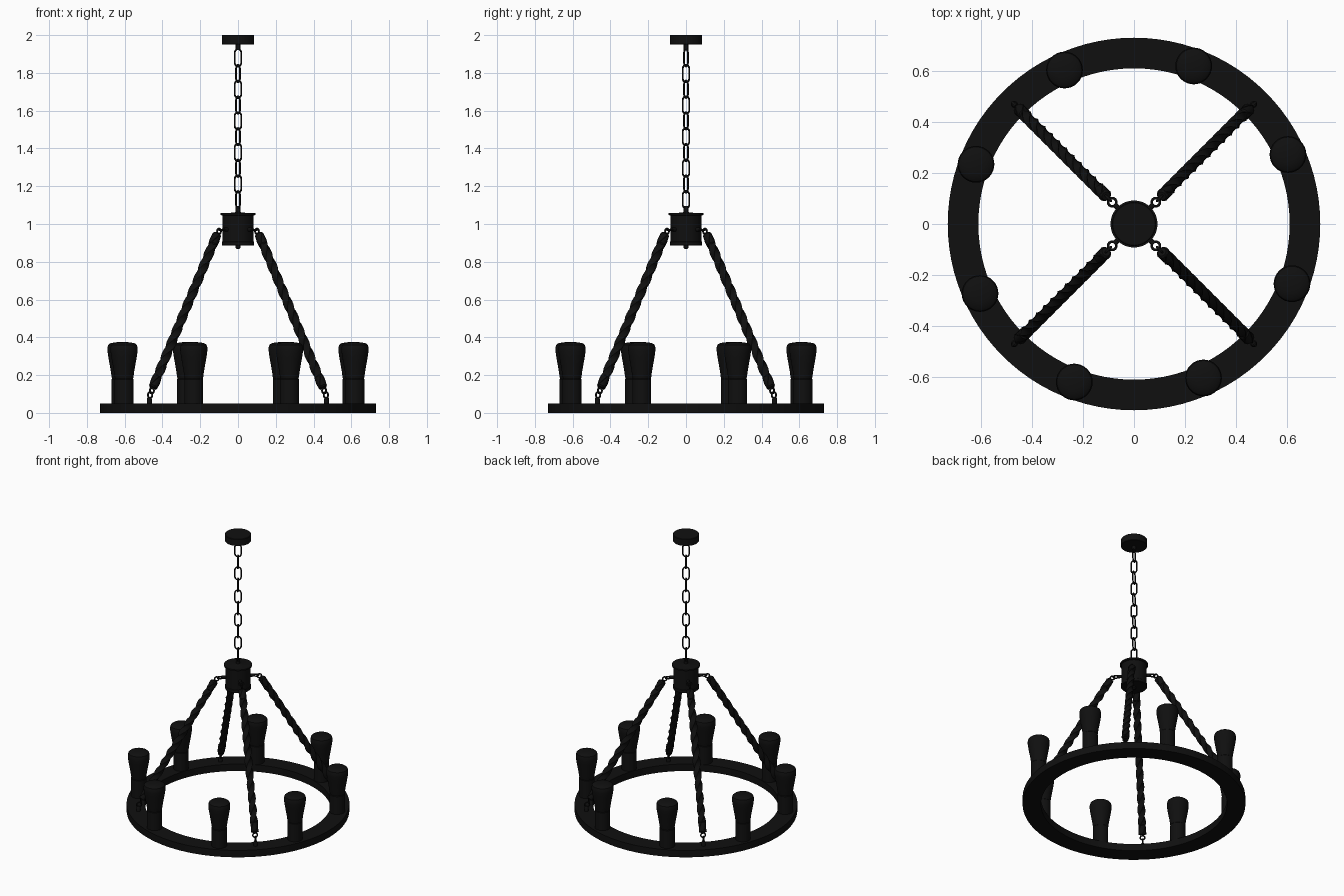
import bpy
from math import sin, cos, pi, radians
from mathutils import Vector, Matrix

if "Cube" in bpy.data.objects:
    bpy.data.objects.remove(bpy.data.objects["Cube"])

black = bpy.data.materials.new("black_iron")
black.diffuse_color = (0.005, 0.005, 0.005, 1)
black.use_nodes = True
black.node_tree.nodes["Principled BSDF"].inputs["Base Color"].default_value = black.diffuse_color


def make(name, verts, faces, matrix=None, angle=35):
    mesh = bpy.data.meshes.new(name)
    mesh.from_pydata(verts, [], faces)
    mesh.materials.append(black)
    ob = bpy.data.objects.new(name, mesh)
    bpy.context.collection.objects.link(ob)
    if matrix:
        ob.matrix_world = matrix
    bpy.ops.object.select_all(action='DESELECT')
    ob.select_set(True)
    bpy.context.view_layer.objects.active = ob
    bpy.ops.object.mode_set(mode='EDIT')
    bpy.ops.mesh.select_all(action='SELECT')
    bpy.ops.mesh.normals_make_consistent(inside=False)
    bpy.ops.object.mode_set(mode='OBJECT')
    bpy.ops.object.shade_smooth_by_angle(angle=radians(angle))
    return ob


def strips(rows, n, closed):
    # Quads joining successive loops of n vertices, capped unless closed
    faces = []
    for i in range(rows if closed else rows - 1):
        a, b = i * n, (i + 1) % rows * n
        faces += [(a + j, a + (j + 1) % n, b + (j + 1) % n, b + j) for j in range(n)]
    if not closed:
        faces += [tuple(range(n)), tuple(range((rows - 1) * n, rows * n))]
    return faces


def lathe(name, profile, matrix=None, n=32, closed=False):
    verts = [(r * cos(2 * pi * j / n), r * sin(2 * pi * j / n), z)
             for r, z in profile for j in range(n)]
    return make(name, verts, strips(len(profile), n, closed), matrix)


def link(name, matrix, radius, wire, straight=0.0, n=24, m=8):
    # Closed wire loop in the local XZ plane, lengthened along Z by straight
    verts = []
    for i in range(n):
        t = 2 * pi * (i + 0.5) / n
        shift = straight / 2 if sin(t) > 0 else -straight / 2
        for j in range(m):
            p = 2 * pi * j / m
            r = radius + wire * cos(p)
            verts.append((r * cos(t), wire * sin(p), r * sin(t) + shift))
    return make(name, verts, strips(n, m, True), matrix, 60)


def along(a, b):
    # Matrix placing local Z along the line from a to b
    a, b = Vector(a), Vector(b)
    return Matrix.Translation(a) @ (b - a).to_track_quat('Z', 'Y').to_matrix().to_4x4()


# Main ring
lathe("ring", [(0.61, 0), (0.73, 0), (0.73, 0.05), (0.61, 0.05)], n=96, closed=True)

# Ceiling canopy and hanging stub
lathe("canopy", [(0.083, 1.95), (0.086, 1.953), (0.086, 1.997), (0.083, 2.0)], n=48)
lathe("canopy_stub", [(0.012, 1.92), (0.012, 1.955)], n=16)

# Central hub with rims, stub and bottom finial
lathe("hub", [(0.083, 0.885), (0.086, 0.888), (0.086, 0.905), (0.083, 0.908), (0.083, 1.045),
              (0.092, 1.048), (0.092, 1.058), (0.02, 1.06), (0.012, 1.064), (0.012, 1.095)], n=48)
lathe("hub_finial", [(0.006, 0.868), (0.013, 0.874), (0.013, 0.89)], n=16)

# Chain of alternating links
for i in range(10):
    turn = radians(30 if i % 2 == 0 else -60)
    link("chain_link", Matrix.Translation((0, 0, 1.88 - 0.0835 * i)) @ Matrix.Rotation(turn, 4, 'Z'),
         0.02, 0.005, 0.052)

# Four twisted arms with eyelets
for k in range(4):
    turn = Matrix.Rotation(radians(45 + 90 * k), 4, 'Z')
    top, bottom = Vector((0.157, 0, 0.945)), Vector((0.637, 0, 0.135))
    length = (bottom - top).length
    base = turn @ along(top, bottom)
    # Twisted square bar
    rows = 111
    verts = []
    for i in range(rows):
        f = i / (rows - 1)
        for j in range(4):
            a = pi / 2 * j + 2 * pi * 3 * f
            verts.append((0.026 * cos(a), 0.026 * sin(a), length * f))
    make("twisted_arm", verts, strips(rows, 4, False), base, 40)
    # Collars at both ends
    for z in (0.0, length - 0.065):
        lathe("arm_collar", [(0.017, z - 0.004), (0.024, z + 0.003), (0.024, z + 0.06),
                             (0.017, z + 0.068)], base, 16)
    # Hub peg and upper eyelets
    lathe("hub_peg", [(0.011, 0), (0.011, 0.03)],
          turn @ along((0.08, 0, 0.97), (0.12, 0, 0.97)), 12)
    link("upper_eyelet", turn @ Matrix.Translation((0.121, 0, 0.968)) @ Matrix.Rotation(pi / 2, 4, 'X'),
         0.016, 0.005)
    link("arm_top_eyelet", turn @ Matrix.Translation((0.142, 0, 0.962)), 0.014, 0.005)
    # Lower eyelets and ring post
    link("arm_bottom_eyelet", turn @ Matrix.Translation((0.645, 0, 0.117)) @ Matrix.Rotation(pi / 2, 4, 'Z'),
         0.015, 0.005)
    link("lower_eyelet", turn @ Matrix.Translation((0.658, 0, 0.095)), 0.016, 0.005)
    lathe("ring_post", [(0.014, 0.045), (0.014, 0.075), (0.009, 0.084)],
          turn @ Matrix.Translation((0.663, 0, 0)), 12)

# Eight sockets with bulbs
for k in range(8):
    a = radians(24.3 + 45 * k)
    place = Matrix.Translation((0.662 * cos(a), 0.662 * sin(a), 0))
    lathe("socket", [(0.05, 0.045), (0.05, 0.178), (0.047, 0.182)], place)
    lathe("bulb", [(0.047, 0.178), (0.05, 0.19), (0.054, 0.22), (0.061, 0.26), (0.068, 0.3),
                   (0.072, 0.33), (0.072, 0.345), (0.068, 0.36), (0.058, 0.368), (0.035, 0.373),
                   (0.01, 0.375)], place)
